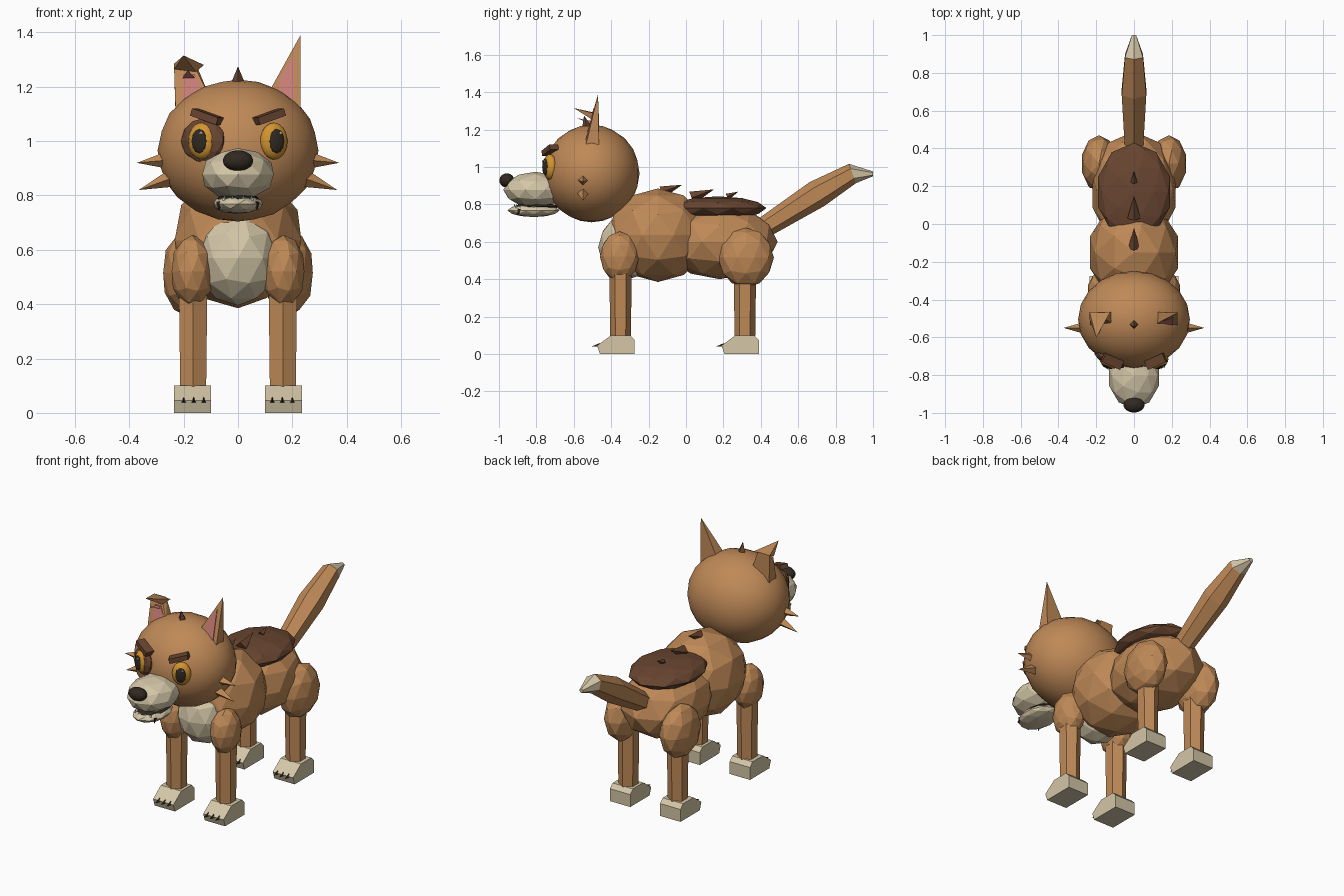
import bpy, bmesh, math
from mathutils import Vector, Matrix, Euler

cube = bpy.data.objects.get("Cube")
if cube:
    bpy.data.objects.remove(cube, do_unlink=True)


def material(name, rgb):
    m = bpy.data.materials.new(name)
    m.use_nodes = True
    m.diffuse_color = (*rgb, 1)
    m.node_tree.nodes["Principled BSDF"].inputs["Base Color"].default_value = (*rgb, 1)
    return m


FUR = material("tan_brown_fur", (.52, .25, .095))
DARK = material("dark_brown_fur", (.14, .06, .03))
CREAM = material("cream_fur", (.66, .57, .39))
PINK = material("ear_pink", (.6, .21, .19))
GOLD = material("eye_gold", (.65, .3, .03))
BLACK = material("near_black", (.03, .022, .015))
WHITE = material("tooth_white", (.85, .83, .76))


def finish(name, bm, mats, smooth=False, rule=None):
    bmesh.ops.recalc_face_normals(bm, faces=bm.faces)
    for f in bm.faces:
        f.smooth = smooth
        if rule:
            f.material_index = int(rule(f.calc_center_median()))
    me = bpy.data.meshes.new(name)
    bm.to_mesh(me)
    bm.free()
    for m in mats:
        me.materials.append(m)
    ob = bpy.data.objects.new(name, me)
    bpy.context.collection.objects.link(ob)
    return ob


def ball(name, mat, loc, radii, sub=2, rot=(0, 0, 0), smooth=False):
    bm = bmesh.new()
    mx = Matrix.LocRotScale(Vector(loc), Euler(rot), Vector(radii))
    bmesh.ops.create_icosphere(bm, subdivisions=sub, radius=1, matrix=mx)
    return finish(name, bm, [mat], smooth)


def hull(name, mat, pts):
    bm = bmesh.new()
    bmesh.ops.convex_hull(bm, input=[bm.verts.new(p) for p in pts])
    return finish(name, bm, [mat])


def tube(name, mats, path, radii, sides=6, rule=None):
    """Loft a polygon along a path; a zero radius closes to a point."""
    bm = bmesh.new()
    path = [Vector(p) for p in path]
    rings = []
    for i, (p, r) in enumerate(zip(path, radii)):
        d = path[min(i + 1, len(path) - 1)] - path[max(i - 1, 0)]
        q = d.to_track_quat('Z', 'Y')
        ring = []
        for k in range(sides):
            a = math.tau * k / sides
            ring.append(bm.verts.new(p + q @ Vector((math.sin(a), math.cos(a), 0)) * r))
        rings.append(ring)
    for a, b in zip(rings, rings[1:]):
        for k in range(sides):
            j = (k + 1) % sides
            bm.faces.new((a[k], a[j], b[j], b[k]))
    bm.faces.new(rings[0])
    bm.faces.new(rings[-1])
    bmesh.ops.remove_doubles(bm, verts=bm.verts, dist=1e-5)
    return finish(name, bm, mats, rule=rule)


def spike(name, mat, base, tip, r, sides=4):
    return tube(name, [mat], [base, tip], [r, 0], sides)


def box(name, mat, loc, size, rot):
    bm = bmesh.new()
    mx = Matrix.LocRotScale(Vector(loc), Euler(rot), Vector(size))
    bmesh.ops.create_cube(bm, size=1, matrix=mx)
    return finish(name, bm, [mat])


# Torso
ball("chest", FUR, (0, -.15, .635), (.245, .275, .25))
ball("hips", FUR, (0, .18, .6), (.23, .31, .2))
ball("chest_bib", CREAM, (0, -.32, .57), (.155, .15, .175))
ball("back_patch", DARK, (0, .17, .78), (.2, .26, .063))
for i, (y0, y1, z0, z1, r) in enumerate([(-.13, -.02, .865, .905, .032),
                                         (.03, .15, .835, .88, .035),
                                         (.22, .28, .84, .868, .018)]):
    spike(f"back_tuft_{i}", DARK, (0, y0, z0), (0, y1, z1), r)

# Tail with cream tip
tube("tail", [FUR, CREAM],
     [(0, .4, .665), (0, .7, .855), (0, .89, .965), (0, 1, .963)],
     [.055, .075, .055, .013], 6, lambda c: c.y > .9)

# Legs, paws and claws
PAW = [(-.11, 0), (-.125, .045), (-.05, .1), (.05, .1), (.075, .075), (.075, 0)]
for s, side in ((1, "left"), (-1, "right")):
    ball(f"{side}_shoulder", FUR, (s * .168, -.355, .52), (.08, .105, .135))
    ball(f"{side}_thigh", FUR, (s * .185, .32, .515), (.095, .15, .16))
    for y, end in ((-.35, "front"), (.315, "rear")):
        name = f"{side}_{end}"
        tube(name + "_leg", [FUR], [(s * .165, y, .08), (s * .165, y, .45)], [.055, .06])
        hull(name + "_paw", CREAM,
             [(s * .168 + dx, y + py, pz) for py, pz in PAW for dx in (-.068, .068)])
        for k in (-1, 0, 1):
            spike(f"{name}_claw_{k + 1}", BLACK, (s * .163 + k * .037, y - .112, .045),
                  (s * .163 + k * .037, y - .155, .04), .013, 3)

# Head, snout and jaw
ball("head", FUR, (0, -.505, .965), (.296, .257, .261), 3, smooth=True)
spike("crown_tuft", DARK, (0, -.53, 1.21), (0, -.545, 1.275), .027)
ball("snout", CREAM, (0, -.805, .878), (.138, .172, .096))
ball("lower_jaw", CREAM, (0, -.815, .768), (.095, .14, .036))
ball("mouth", BLACK, (0, -.80, .788), (.08, .125, .018))
ball("nose", BLACK, (0, -.958, .928), (.056, .04, .038), 3, smooth=True)
for s, side in ((1, "left"), (-1, "right")):
    spike(f"{side}_fang", BLACK, (s * .068, -.89, .775), (s * .07, -.9, .743), .012, 4)
    for k, x in enumerate((.02, .05)):
        spike(f"{side}_tooth_{k}", WHITE, (s * x, -.92 + x / 3, .77),
              (s * x, -.925 + x / 3, .803), .012, 4)

# Eyes, brows and cheek tufts
ball("eye_patch", DARK, (-.128, -.715, 1), (.09, .035, .085), rot=(0, 0, -.45))
for s, side in ((1, "left"), (-1, "right")):
    turn = s * .42
    n = Vector((math.sin(turn), -math.cos(turn), 0))
    across = Vector((math.cos(turn), math.sin(turn), 0))
    c = Vector((s * .132, -.728, 1))
    ball(f"{side}_eye", GOLD, c, (.053, .034, .068), 3, (0, 0, turn), True)
    ball(f"{side}_pupil", BLACK, c + n * .026, (.031, .013, .046), 2, (0, 0, turn))
    ball(f"{side}_glint", WHITE, c + n * .036 + across * .012 + Vector((0, 0, .03)),
         (.007, .005, .007), 1)
    box(f"{side}_brow", DARK, (s * .115, -.727, 1.09), (.11, .05, .028),
        (0, -s * .32, s * .42))
    spike(f"{side}_upper_cheek_tuft", FUR, (s * .26, -.55, .93), (s * .372, -.55, .92), .032)
    spike(f"{side}_lower_cheek_tuft", FUR, (s * .24, -.55, .865), (s * .365, -.55, .82), .034)

# Upright left ear
EAR = [(.105, -.535, 1.165), (.23, -.535, 1.12), (.23, -.465, 1.1), (.11, -.465, 1.16)]
hull("left_ear", FUR, EAR + [(.23, -.47, 1.39)])


def ear_front(x, z):
    return -.535 + .245 * (z - 1.125)


def plate(name, pts):
    hull(name, PINK, [(x, ear_front(x, z) + d, z) for x, z in pts for d in (-.006, .002)])


plate("left_inner_ear", [(.113, 1.165), (.207, 1.13), (.205, 1.315)])

# Right ear with its tip folded forward
hull("right_ear", FUR, [(-x, y, z) for x, y, z in EAR]
     + [(-.155, -.498, 1.265), (-.235, -.498, 1.265), (-.235, -.465, 1.285), (-.155, -.465, 1.285)])
plate("right_inner_ear", [(-.113, 1.165), (-.207, 1.13), (-.2, 1.245), (-.16, 1.245)])
hull("right_ear_fold", FUR, [(-.155, -.505, 1.255), (-.235, -.505, 1.265), (-.235, -.465, 1.285),
                             (-.125, -.465, 1.28), (-.2, -.6, 1.315)])
hull("right_inner_fold", PINK, [(-.155, -.505, 1.228), (-.205, -.505, 1.228),
                                (-.18, -.505, 1.245), (-.185, -.585, 1.262)])
